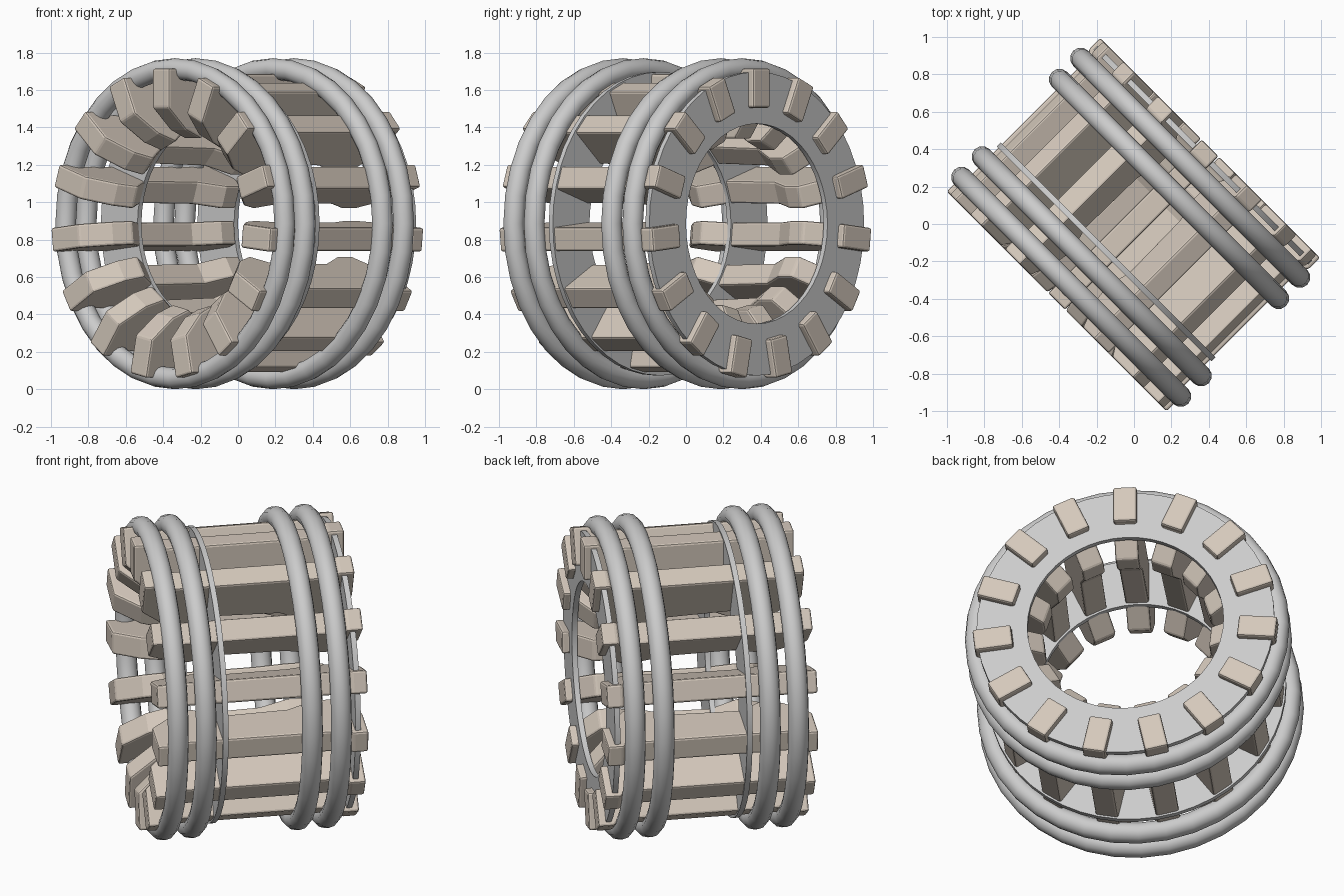
import bpy, bmesh
from math import radians, sin, cos, tau
from mathutils import Matrix

if "Cube" in bpy.data.objects:
    bpy.data.objects.remove(bpy.data.objects["Cube"])

# Local frame: X is the drum axis, turned 45 degrees and lifted to its radius
FRAME = Matrix.Translation((0, 0, 0.885)) @ Matrix.Rotation(radians(45), 4, 'Z')
tan = bpy.data.materials.new("tan")
tan.diffuse_color = (0.66, 0.58, 0.50, 1)
tan.use_nodes = True
tan.node_tree.nodes["Principled BSDF"].inputs["Base Color"].default_value = tan.diffuse_color


def make(name, bm, matrix, mat=None, smooth=None):
    bmesh.ops.recalc_face_normals(bm, faces=bm.faces)
    me = bpy.data.meshes.new(name)
    bm.to_mesh(me)
    bm.free()
    ob = bpy.data.objects.new(name, me)
    bpy.context.collection.objects.link(ob)
    ob.matrix_world = matrix
    if mat:
        me.materials.append(mat)
    if smooth:
        bpy.context.view_layer.objects.active = ob
        ob.select_set(True)
        bpy.ops.object.shade_smooth_by_angle(angle=radians(smooth))
        ob.select_set(False)
    return ob


def lathe(name, x, profile, segs, smooth):
    """Revolve a closed (axial, radius) profile about the drum axis."""
    bm = bmesh.new()
    rings = [[bm.verts.new((x + s, r * sin(tau * i / segs), r * cos(tau * i / segs)))
              for s, r in profile] for i in range(segs)]
    n = len(profile)
    for i in range(segs):
        a, b = rings[i], rings[(i + 1) % segs]
        for j in range(n):
            k = (j + 1) % n
            bm.faces.new((a[j], a[k], b[k], b[j]))
    make(name, bm, FRAME, None, smooth)


# Four hoops around the drum
tube = [(0.057 * cos(tau * i / 12), 0.828 + 0.057 * sin(tau * i / 12)) for i in range(12)]
for x in (-0.475, -0.32, 0.265, 0.425):
    lathe("hoop", x, tube, 36, 60)

# Two flat ring plates
for x in (-0.21, 0.52):
    lathe("ring_plate", x, [(-0.015, 0.535), (0.015, 0.535), (0.015, 0.812), (-0.015, 0.812)], 48, 30)

# Fifteen bars: side outline as (axial, radius), humped inward at each unit
outline = [(-0.585, 0.83), (-0.50, 0.83), (-0.47, 0.80), (0.46, 0.80), (0.49, 0.83), (0.575, 0.83),
           (0.575, 0.62), (0.53, 0.62), (0.50, 0.55), (0.43, 0.455), (0.33, 0.455), (0.18, 0.53),
           (-0.20, 0.545), (-0.27, 0.50), (-0.34, 0.455), (-0.45, 0.50), (-0.585, 0.62)]
W = 0.064
for k in range(15):
    bm = bmesh.new()
    face = bm.faces.new([bm.verts.new((s, -W, r)) for s, r in outline])
    ext = bmesh.ops.extrude_face_region(bm, geom=[face])
    bmesh.ops.translate(bm, vec=(0, 2 * W, 0),
                        verts=[v for v in ext["geom"] if isinstance(v, bmesh.types.BMVert)])
    bar = make("bar", bm, FRAME @ Matrix.Rotation(radians(24 * k), 4, 'X'), tan)
    bev = bar.modifiers.new("soft_edges", 'BEVEL')
    bev.width = 0.012
    bev.segments = 2
    bev.limit_method = 'ANGLE'
    bev.angle_limit = radians(40)
